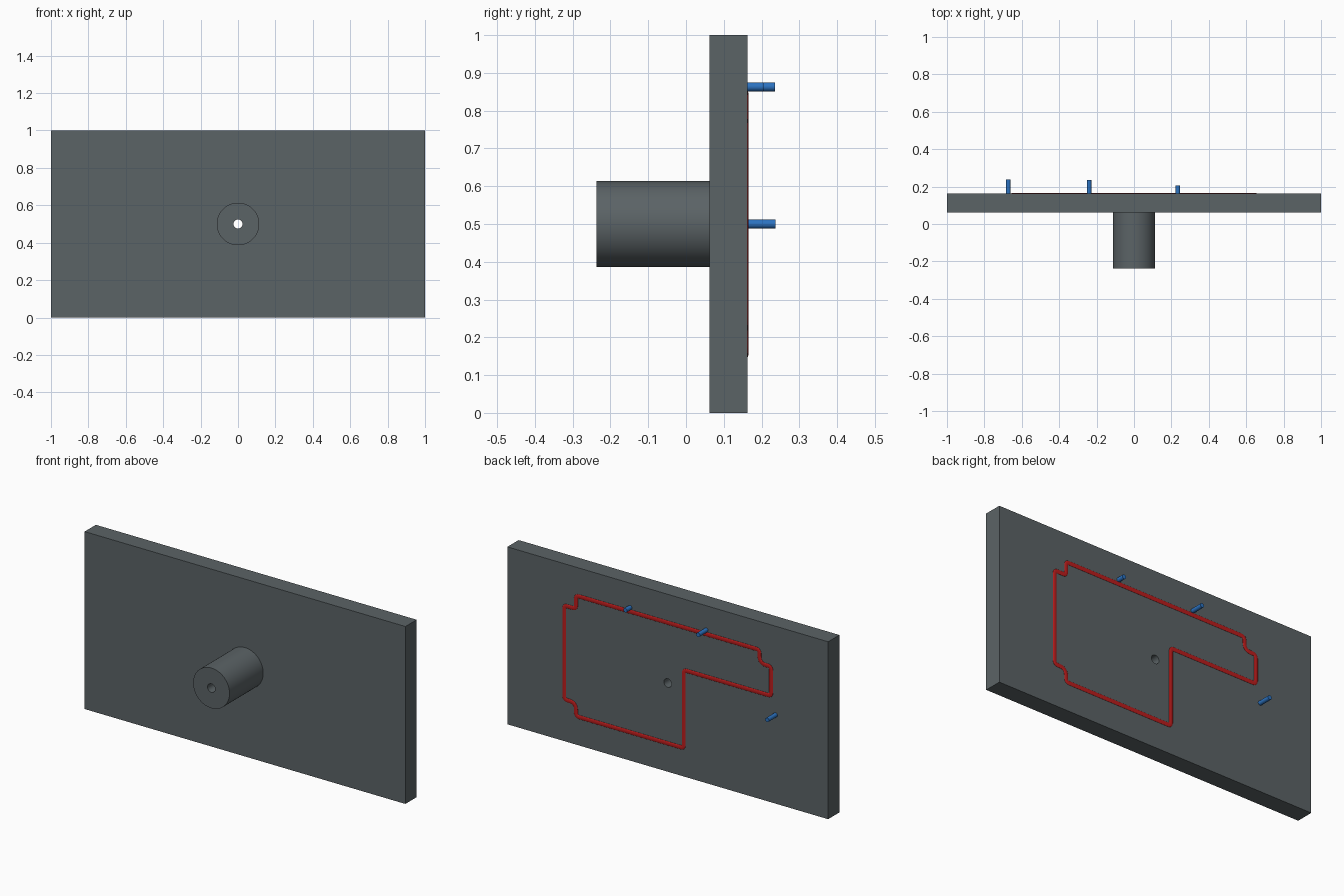
import bpy
from math import pi
from mathutils import Vector

cube = bpy.data.objects.get("Cube")
if cube:
    bpy.data.objects.remove(cube, do_unlink=True)

FRONT, BACK, MID = 0.0625, 0.1625, 0.5


def material(name, rgb):
    mat = bpy.data.materials.new(name)
    mat.use_nodes = True
    mat.diffuse_color = (*rgb, 1)
    bsdf = next(n for n in mat.node_tree.nodes if n.type == 'BSDF_PRINCIPLED')
    bsdf.inputs["Base Color"].default_value = (*rgb, 1)
    return mat


grey = material("slate grey", (0.105, 0.125, 0.133))
red = material("red", (0.5, 0.012, 0.012))
blue = material("blue", (0.025, 0.17, 0.53))


def rod(name, x, z, radius, y0, y1, mat, sides=48):
    """Cylinder lying along y from y0 to y1."""
    bpy.ops.mesh.primitive_cylinder_add(
        vertices=sides, radius=radius, depth=y1 - y0,
        location=(x, (y0 + y1) / 2, z), rotation=(pi / 2, 0, 0))
    ob = bpy.context.object
    ob.name = name
    ob.data.materials.append(mat)
    bpy.ops.object.shade_smooth_by_angle()
    return ob


def cut(ob, cutter):
    mod = ob.modifiers.new("bore", 'BOOLEAN')
    mod.operation = 'DIFFERENCE'
    mod.solver = 'EXACT'
    mod.object = cutter
    bpy.context.view_layer.objects.active = ob
    bpy.ops.object.modifier_apply(modifier=mod.name)
    bpy.ops.object.select_all(action='DESELECT')
    ob.select_set(True)
    bpy.ops.object.shade_smooth_by_angle()


# Flat panel and front barrel, with one bore through both
bpy.ops.mesh.primitive_cube_add(size=1, location=(0, (FRONT + BACK) / 2, MID))
panel = bpy.context.object
panel.name = "panel"
panel.scale = (2, BACK - FRONT, 1)
bpy.ops.object.transform_apply(location=False, rotation=False, scale=True)
panel.data.materials.append(grey)
barrel = rod("barrel", 0, MID, 0.1135, -0.2375, FRONT, grey, 64)

bore = rod("bore_cutter", 0, MID, 0.024, -0.4, 0.4, grey, 32)
bore.hide_render = True
for part in (panel, barrel):
    cut(part, bore)
bpy.data.objects.remove(bore, do_unlink=True)

# Pins on the back
for name, x, z, tip in (("left_pin", 0.235, 0.863, 0.205),
                        ("middle_pin", -0.24, 0.863, 0.235),
                        ("right_pin", -0.672, MID, 0.2375)):
    rod(name, x, z, 0.012, BACK - 0.01, tip, blue, 24)


def fillet(corners):
    """Round each (x, z, radius) corner of a closed outline."""
    path = []
    for i, (x, z, r) in enumerate(corners):
        p = Vector((x, z))
        a = p + (Vector(corners[i - 1][:2]) - p).normalized() * r
        b = p + (Vector(corners[(i + 1) % len(corners)][:2]) - p).normalized() * r
        for k in range(7):
            t = k / 6
            path.append(a * (1 - t) ** 2 + p * (2 * t * (1 - t)) + b * t * t)
    return path


# Red track: notched corners, with the lower right quarter stepped in
X, Z, NX, NZ, R, N = 0.645, 0.34, 0.572, 0.265, 0.02, 0.04
outline = [(X, NZ, R), (NX, NZ, R), (NX, Z, R),
           (-NX, Z, R), (-NX, NZ, N), (-X, NZ, R),
           (-X, 0.1, R), (-0.1, 0.1, R), (-0.1, -Z, R),
           (NX, -Z, R), (NX, -NZ, N), (X, -NZ, R)]
curve = bpy.data.curves.new("track", 'CURVE')
curve.dimensions = '3D'
curve.bevel_depth = 0.012
curve.bevel_resolution = 3
points = fillet(outline)
spline = curve.splines.new('POLY')
spline.points.add(len(points) - 1)
spline.use_cyclic_u = True
for point, p in zip(spline.points, points):
    point.co = (p.x, 0, p.y, 1)
curve.materials.append(red)
track = bpy.data.objects.new("track", curve)
track.location = (0, BACK, MID)
track.scale = (1, 0.3, 1)
bpy.context.collection.objects.link(track)
bpy.ops.object.select_all(action='DESELECT')
track.select_set(True)
bpy.context.view_layer.objects.active = track
bpy.ops.object.convert(target='MESH')
